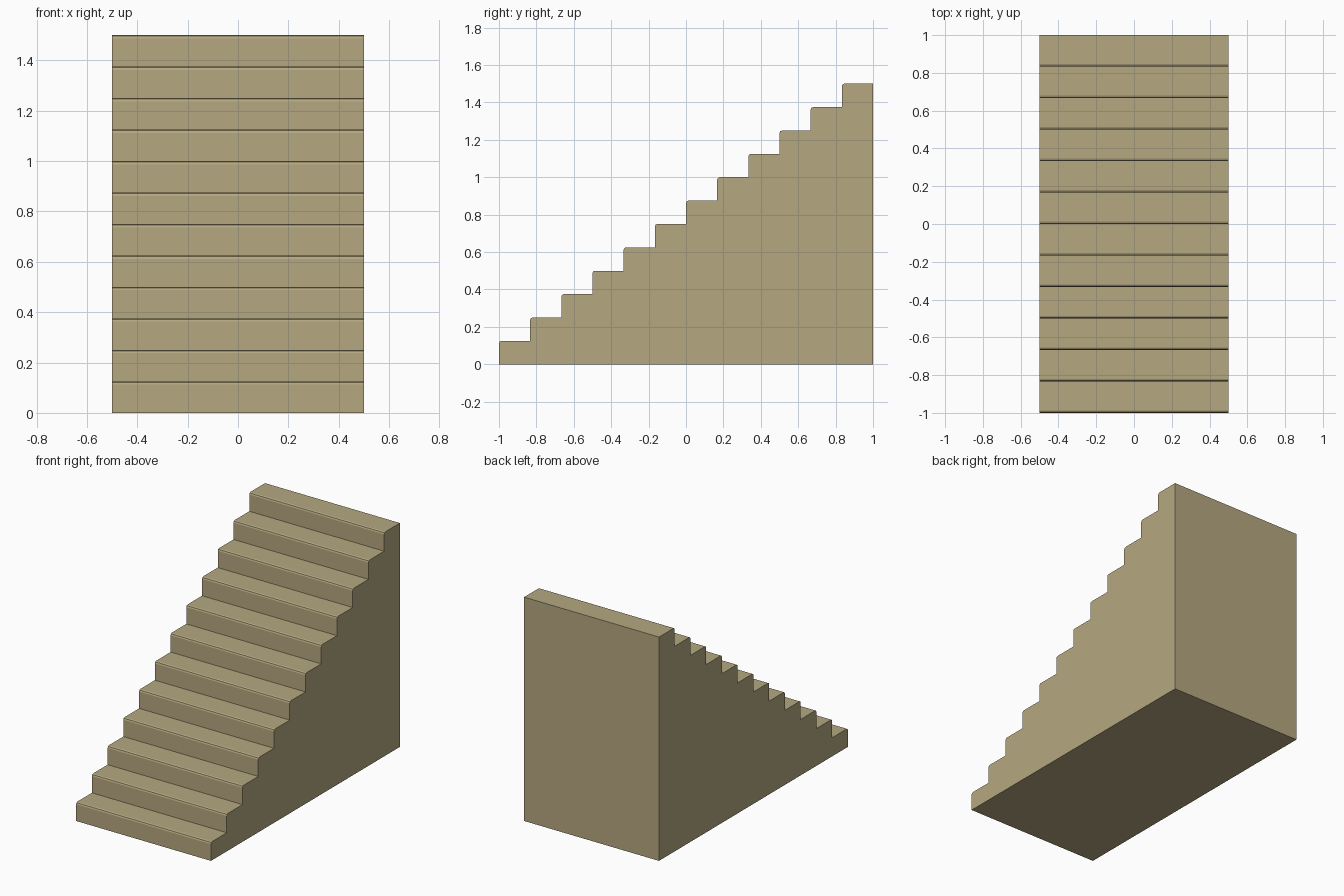
import bpy, bmesh, math

if "Cube" in bpy.data.objects:
    bpy.data.objects.remove(bpy.data.objects["Cube"])

STEPS, WIDTH, LENGTH, HEIGHT = 12, 1.0, 2.0, 1.5
RUN, RISE = LENGTH / STEPS, HEIGHT / STEPS
NOSE, SEGMENTS = 0.013, 2  # rounded nosing radius and facets

# Stone colour
stone = bpy.data.materials.new("sandy stone")
stone.diffuse_color = (0.462, 0.386, 0.216, 1)
stone.use_nodes = True
stone.node_tree.nodes["Principled BSDF"].inputs["Base Color"].default_value = stone.diffuse_color

# Side profile (y, z): risers, rounded nosings and treads, then the back
profile = [(-LENGTH / 2, 0)]
for i in range(STEPS):
    y, z = -LENGTH / 2 + i * RUN, (i + 1) * RISE
    for s in range(SEGMENTS + 1):
        a = math.pi / 2 * s / SEGMENTS
        profile.append((y + NOSE * (1 - math.cos(a)), z - NOSE * (1 - math.sin(a))))
    profile.append((y + RUN, z))
profile.append((LENGTH / 2, 0))

# Solid staircase: profile extruded across the width
bm = bmesh.new()
side = bm.faces.new([bm.verts.new((-WIDTH / 2, y, z)) for y, z in profile])
ext = bmesh.ops.extrude_face_region(bm, geom=[side], use_keep_orig=True)
verts = [v for v in ext["geom"] if isinstance(v, bmesh.types.BMVert)]
bmesh.ops.translate(bm, verts=verts, vec=(WIDTH, 0, 0))
bmesh.ops.recalc_face_normals(bm, faces=bm.faces)
mesh = bpy.data.meshes.new("staircase")
bm.to_mesh(mesh)
bm.free()
mesh.materials.append(stone)
bpy.context.collection.objects.link(bpy.data.objects.new("staircase", mesh))
